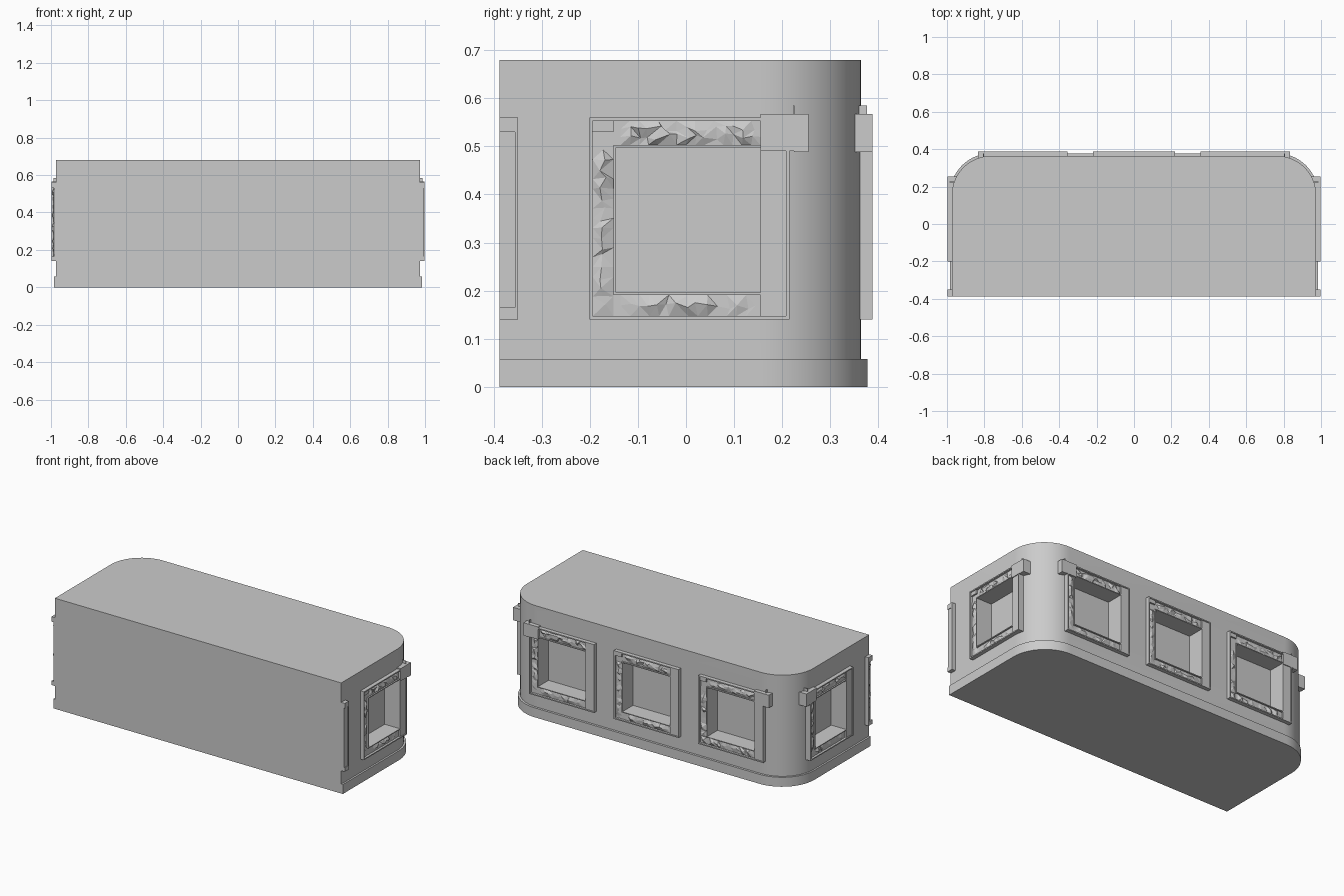
import bpy, bmesh, math, random
from mathutils import Matrix, Vector

random.seed(4)
cube = bpy.data.objects.get("Cube")
if cube:
    bpy.data.objects.remove(cube)

stone = bpy.data.materials.new("grey stone")
stone.use_nodes = True
GREY = (0.6, 0.6, 0.6, 1)
stone.diffuse_color = GREY
stone.node_tree.nodes["Principled BSDF"].inputs["Base Color"].default_value = GREY

DEPTH = 0.024     # how far frames stand out of the wall
FRONT = -0.388


def finish(bm, name):
    bmesh.ops.recalc_face_normals(bm, faces=bm.faces)
    mesh = bpy.data.meshes.new(name)
    bm.to_mesh(mesh)
    bm.free()
    mesh.materials.append(stone)
    obj = bpy.data.objects.new(name, mesh)
    bpy.context.collection.objects.link(obj)
    return obj


def slab(bm, u0, u1, v0, v1, w0, w1):
    """Box given by its limits."""
    size = Matrix.Diagonal((u1 - u0, v1 - v0, w1 - w0, 1))
    mid = Matrix.Translation(((u0 + u1) / 2, (v0 + v1) / 2, (w0 + w1) / 2))
    bmesh.ops.create_cube(bm, size=1, matrix=mid @ size)


def rounded_block(name, half, back, radius, z0, z1):
    """Block with square front corners and round rear corners."""
    pts = [(-half, FRONT), (half, FRONT)]
    for side, start in ((1, 0), (-1, 90)):
        for i in range(17):
            a = math.radians(start + i * 90 / 16)
            pts.append((side * (half - radius) + radius * math.cos(a),
                        back - radius + radius * math.sin(a)))
    bm = bmesh.new()
    face = bm.faces.new([bm.verts.new((x, y, z0)) for x, y in pts])
    top = bmesh.ops.extrude_face_region(bm, geom=[face])["geom"]
    verts = [g for g in top if isinstance(g, bmesh.types.BMVert)]
    bmesh.ops.translate(bm, verts=verts, vec=(0, 0, z1 - z0))
    return finish(bm, name)


def chips(bm, u0, u1, v0, v1):
    """Rough carved strip: a jittered, triangulated grid with open ends."""
    nu = max(2, round((u1 - u0) / 0.02))
    nv = max(2, round((v1 - v0) / 0.02))
    rows = []
    for i in range(nu + 1):
        row = []
        for j in range(nv + 1):
            edge = i in (0, nu) or j in (0, nv)
            shift = 0 if edge else 0.007
            row.append(bm.verts.new((
                u0 + (u1 - u0) * i / nu + random.uniform(-shift, shift),
                v0 + (v1 - v0) * j / nv + random.uniform(-shift, shift),
                DEPTH * (0.45 if edge else random.uniform(0.4, 0.95)))))
        rows.append(row)
    for i in range(nu):
        for j in range(nv):
            q = [rows[i][j], rows[i + 1][j], rows[i + 1][j + 1], rows[i][j + 1]]
            k = random.randint(0, 1)
            bm.faces.new((q[k], q[k + 1], q[k + 2]))
            bm.faces.new((q[k], q[k + 2], q[(k + 3) % 4]))


def ring(bm, outer, inner, w):
    """Rectangular ring made of four bars."""
    a, b, c, d = outer
    e, f, g, h = inner
    slab(bm, a, e, c, d, -0.01, w)
    slab(bm, f, b, c, d, -0.01, w)
    slab(bm, e, f, c, g, -0.01, w)
    slab(bm, e, f, h, d, -0.01, w)


def window_frame(name, place, half, block_side):
    outer = (-half, half, 0.14, 0.56)
    hole = (0.055 - half, half - 0.06, 0.196, 0.498)
    e, f, g, h = hole
    bm = bmesh.new()
    ring(bm, outer, hole, DEPTH * 0.4)
    # outer and inner lips
    ring(bm, outer, (0.007 - half, half - 0.007, 0.147, 0.553), DEPTH)
    ring(bm, (e - 0.005, f + 0.005, g - 0.005, h + 0.005), hole, DEPTH * 0.8)
    # smooth upright, carved upright, sill and head
    slab(bm, f, half, 0.14, 0.56, 0, DEPTH * 0.8)
    chips(bm, 0.007 - half, e - 0.005, 0.147, h - 0.005)
    chips(bm, e + 0.01, f - 0.01, 0.147, g - 0.005)
    chips(bm, e + 0.01, f, h + 0.005, 0.553)
    slab(bm, 0.007 - half, e - 0.005, 0.53, 0.555, 0, DEPTH * 0.8)
    # corner blocks on the upright next to a rounded corner
    if block_side:
        s = block_side * half
        for near, far, low, top in ((-0.06, 0.015, 0.49, 0.567),
                                    (0.01, 0.04, 0.488, 0.567)):
            u = sorted((s + block_side * near, s + block_side * far))
            slab(bm, u[0], u[1], low, top, -0.045, DEPTH)
        u = sorted((s + block_side * 0.008, s + block_side * 0.011))
        slab(bm, u[0], u[1], 0.55, 0.585, -0.02, DEPTH * 0.5)
    bm.transform(place)
    finish(bm, name)
    return hole


def wall(origin, u, w):
    """Placement on a wall: u runs right, z up, w outward."""
    m = Matrix((u, (0, 0, 1), w)).transposed().to_4x4()
    m.translation = Vector(origin)
    return m


# main body and plinth
body = rounded_block("body", 0.974, 0.364, 0.21, 0.0, 0.68)
plinth = rounded_block("plinth", 0.985, 0.378, 0.222, 0.0, 0.058)

# walls that carry windows: name, placement, half width, block side
east = wall((0.974, 0, 0), (0, 1, 0), (1, 0, 0))
west = wall((-0.974, 0, 0), (0, -1, 0), (-1, 0, 0))
shift = Matrix.Translation
spots = [("left_window", east @ shift((0.007, 0, 0)), 0.208, 1),
         ("right_window", west @ shift((-0.007, 0, 0)), 0.208, -1)]
for label, x, side in (("left", 0.575, -1), ("middle", 0, 0), ("right", -0.575, 1)):
    spots.append(("back_" + label + "_window",
                  wall((x, 0.364, 0), (-1, 0, 0), (0, 1, 0)), 0.22, side))

cut = bmesh.new()
for name, place, half, side in spots:
    e, f, g, h = window_frame(name + "_frame", place, half, side)
    part = bmesh.new()
    slab(part, e, f, g, h, -0.085, 0.05)
    part.transform(place)
    temp = bpy.data.meshes.new("temp")
    part.to_mesh(temp)
    part.free()
    cut.from_mesh(temp)
    bpy.data.meshes.remove(temp)

# window recesses cut into the body
cutter = finish(cut, "recess_cutter")
cutter.hide_render = True
cutter.hide_viewport = True
cutter.display_type = "WIRE"
mod = body.modifiers.new("window recesses", "BOOLEAN")
mod.object = cutter
mod.solver = "EXACT"
bpy.context.view_layer.objects.active = body
bpy.ops.object.modifier_apply(modifier=mod.name)
bpy.data.objects.remove(cutter)

# partial frames ending at the flat front
for name, place, s in (("left_front_upright", east, -1), ("right_front_upright", west, 1)):
    bm = bmesh.new()
    a, b = sorted((s * 0.388, s * 0.349))
    slab(bm, a, b, 0.14, 0.56, -0.01, DEPTH * 0.4)
    edge = sorted((s * 0.349, s * 0.356))
    slab(bm, edge[0], edge[1], 0.14, 0.56, 0, DEPTH)
    for low, top in ((0.14, 0.165), (0.53, 0.56)):
        slab(bm, a, b, low, top, 0, DEPTH)
    if s > 0:
        chips(bm, edge[1], b, 0.165, 0.53)
    else:
        slab(bm, a, edge[0], 0.165, 0.53, 0, DEPTH * 0.85)
    bm.transform(place)
    finish(bm, name)

# smooth rounded corners, crisp edges
for obj in (body, plinth):
    bpy.ops.object.select_all(action="DESELECT")
    obj.select_set(True)
    bpy.context.view_layer.objects.active = obj
    bpy.ops.object.shade_smooth_by_angle(angle=math.radians(30))
